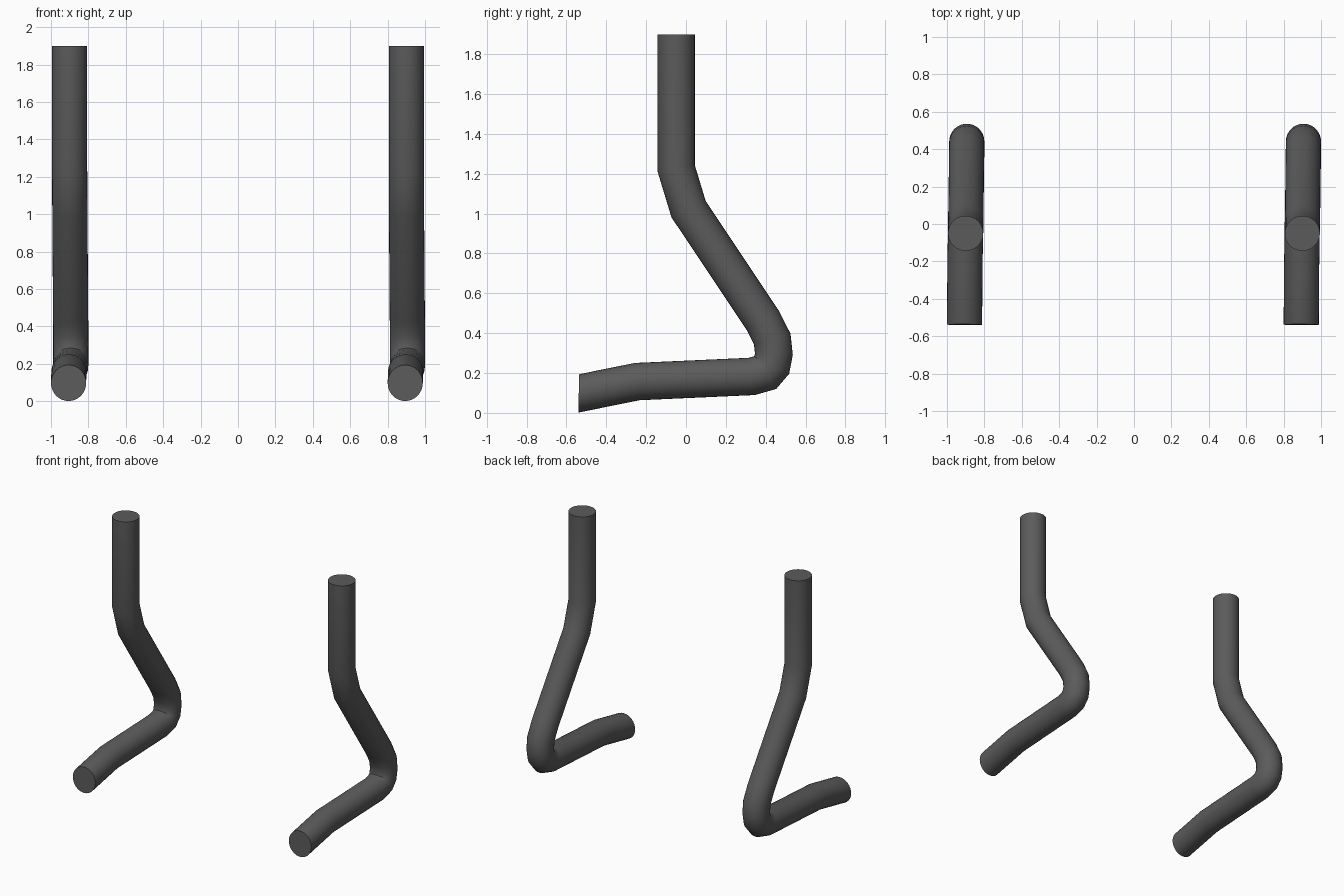
import bpy, bmesh, math
from mathutils import Vector

if "Cube" in bpy.data.objects:
    bpy.data.objects.remove(bpy.data.objects["Cube"])

RADIUS, SIDES = 0.094, 32
# Centre line of one bent tube: small sideways lean, depth, height
PATH = [Vector(p) for p in (
    (0.000, -0.050, 1.900), (0.000, -0.050, 1.230), (0.001, 0.013, 1.022),
    (0.005, 0.385, 0.465), (0.006, 0.433, 0.370), (0.006, 0.441, 0.295),
    (0.006, 0.430, 0.238), (0.006, 0.400, 0.203), (0.005, 0.330, 0.183),
    (-0.004, -0.245, 0.157), (-0.006, -0.538, 0.098))]

steel = bpy.data.materials.new("dark grey metal")
steel.diffuse_color = (0.105, 0.105, 0.105, 1)
steel.use_nodes = True
steel.node_tree.nodes["Principled BSDF"].inputs["Base Color"].default_value = steel.diffuse_color


def bent_tube(name, x):
    bm = bmesh.new()
    rings = []
    for i, p in enumerate(PATH):
        before = (p - PATH[i - 1]).normalized() if i else Vector((0, 0, -1))
        # The foot is cut almost upright
        after = ((PATH[i + 1] - p).normalized() if i + 1 < len(PATH)
                 else Vector((0, -0.99, 0.25)).normalized())
        # Mitre each ring at the bisector of the neighbouring segments
        normal = (before + after).normalized()
        side = Vector((1, 0, 0))
        side = (side - normal * side.dot(normal)).normalized()
        up = normal.cross(side)
        stretch = 1 / max(before.dot(normal), 0.5)
        rings.append([bm.verts.new(
            p + Vector((x, 0, 0)) + side * RADIUS * math.cos(a)
            + up * RADIUS * stretch * math.sin(a))
            for a in (2 * math.pi * k / SIDES for k in range(SIDES))])
    for r0, r1 in zip(rings, rings[1:]):
        for k in range(SIDES):
            j = (k + 1) % SIDES
            bm.faces.new((r0[k], r0[j], r1[j], r1[k]))
    # Flat end caps
    bm.faces.new(rings[0][::-1])
    bm.faces.new(rings[-1])
    bmesh.ops.recalc_face_normals(bm, faces=bm.faces)
    mesh = bpy.data.meshes.new(name)
    bm.to_mesh(mesh)
    bm.free()
    mesh.materials.append(steel)
    obj = bpy.data.objects.new(name, mesh)
    bpy.context.collection.objects.link(obj)
    bpy.ops.object.select_all(action='DESELECT')
    obj.select_set(True)
    bpy.context.view_layer.objects.active = obj
    bpy.ops.object.shade_smooth_by_angle(angle=math.radians(40))


bent_tube("left_bent_tube", -0.90)
bent_tube("right_bent_tube", 0.90)
